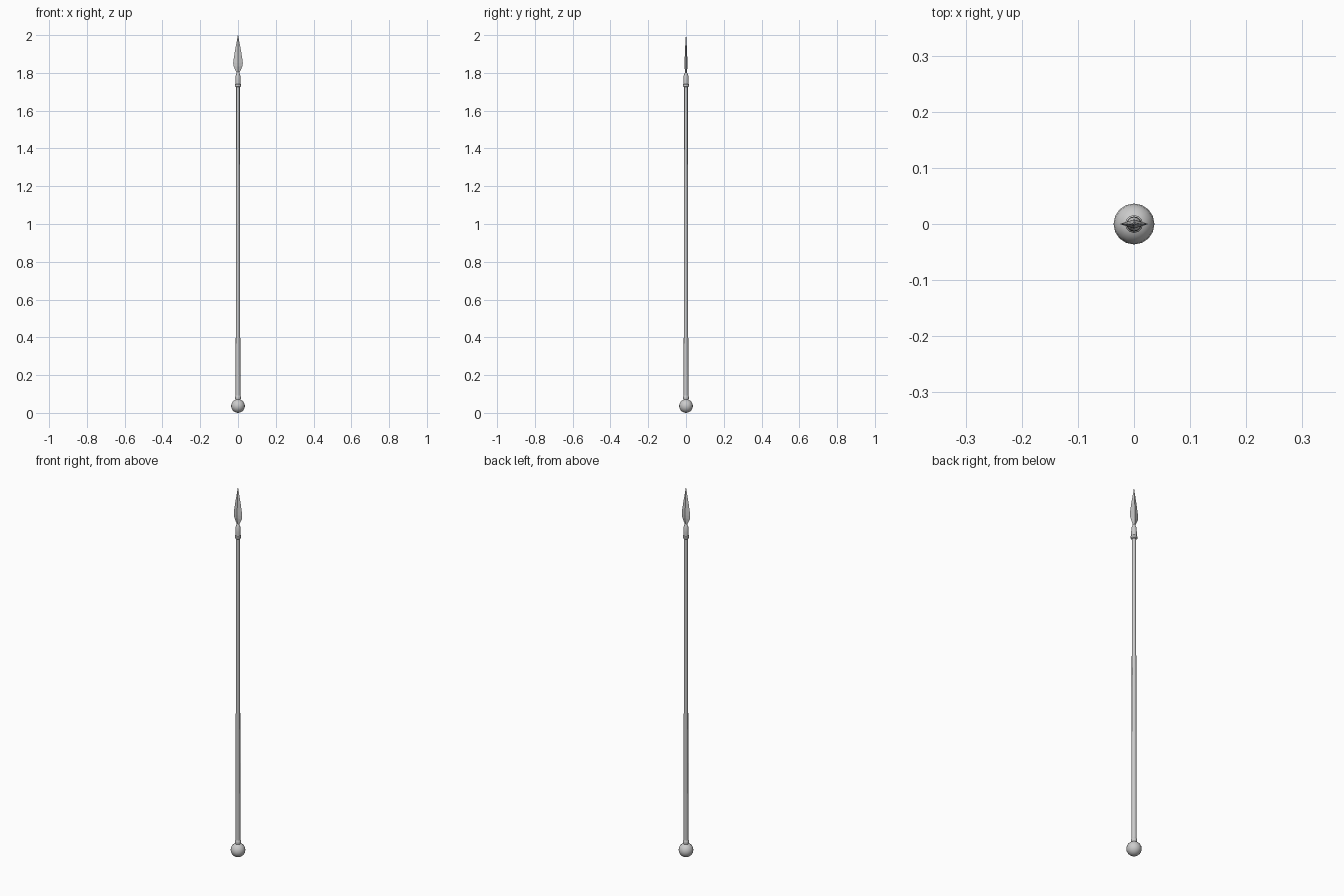
import bpy, bmesh, math

if "Cube" in bpy.data.objects:
    bpy.data.objects.remove(bpy.data.objects["Cube"])


def finish(name, bm, smooth=None):
    bmesh.ops.recalc_face_normals(bm, faces=bm.faces)
    me = bpy.data.meshes.new(name)
    bm.to_mesh(me)
    bm.free()
    ob = bpy.data.objects.new(name, me)
    bpy.context.collection.objects.link(ob)
    if smooth:
        bpy.ops.object.select_all(action='DESELECT')
        bpy.context.view_layer.objects.active = ob
        ob.select_set(True)
        bpy.ops.object.shade_smooth_by_angle(angle=math.radians(smooth))
    return ob


def loft(name, sections, sides, smooth=None):
    """Stack elliptical rings (z, half width x, half depth y) and cap the ends."""
    bm = bmesh.new()
    rings = []
    for z, rx, ry in sections:
        rings.append([bm.verts.new((rx * math.cos(2 * math.pi * i / sides),
                                    ry * math.sin(2 * math.pi * i / sides), z))
                      for i in range(sides)])
    for a, b in zip(rings, rings[1:]):
        for i in range(sides):
            j = (i + 1) % sides
            bm.faces.new((a[i], a[j], b[j], b[i]))
    bm.faces.new(rings[0])
    bm.faces.new(rings[-1])
    return finish(name, bm, smooth)


def turned(name, profile, sides, smooth=None):
    return loft(name, [(z, r, r) for z, r in profile], sides, smooth)


# Ball at the butt end
bm = bmesh.new()
bmesh.ops.create_uvsphere(bm, u_segments=16, v_segments=10, radius=0.0365)
bmesh.ops.translate(bm, verts=bm.verts, vec=(0, 0, 0.0365))
finish("butt_ball", bm, 40)

# Collar joining the ball to the shaft
turned("butt_collar", [(0.065, 0.012), (0.076, 0.015), (0.086, 0.015), (0.092, 0.012)], 12, 35)

# Long, slightly tapering shaft
turned("shaft", [(0.07, 0.0125), (0.9, 0.011), (1.74, 0.0095)], 8, 50)

# Collar and socket below the blade
turned("socket_collar", [(1.724, 0.011), (1.728, 0.016), (1.738, 0.016), (1.742, 0.013)], 12, 35)
turned("blade_socket", [(1.738, 0.0135), (1.76, 0.0135), (1.785, 0.0125),
                        (1.797, 0.008), (1.806, 0.004)], 12, 40)

# Flat leaf blade with a diamond cross-section
loft("blade", [(1.79, 0.006, 0.004), (1.803, 0.009, 0.005), (1.835, 0.023, 0.008),
               (1.852, 0.0255, 0.008), (1.87, 0.0235, 0.0075), (1.92, 0.0155, 0.005),
               (1.97, 0.006, 0.003), (2.0, 0.0008, 0.0006)], 4)
